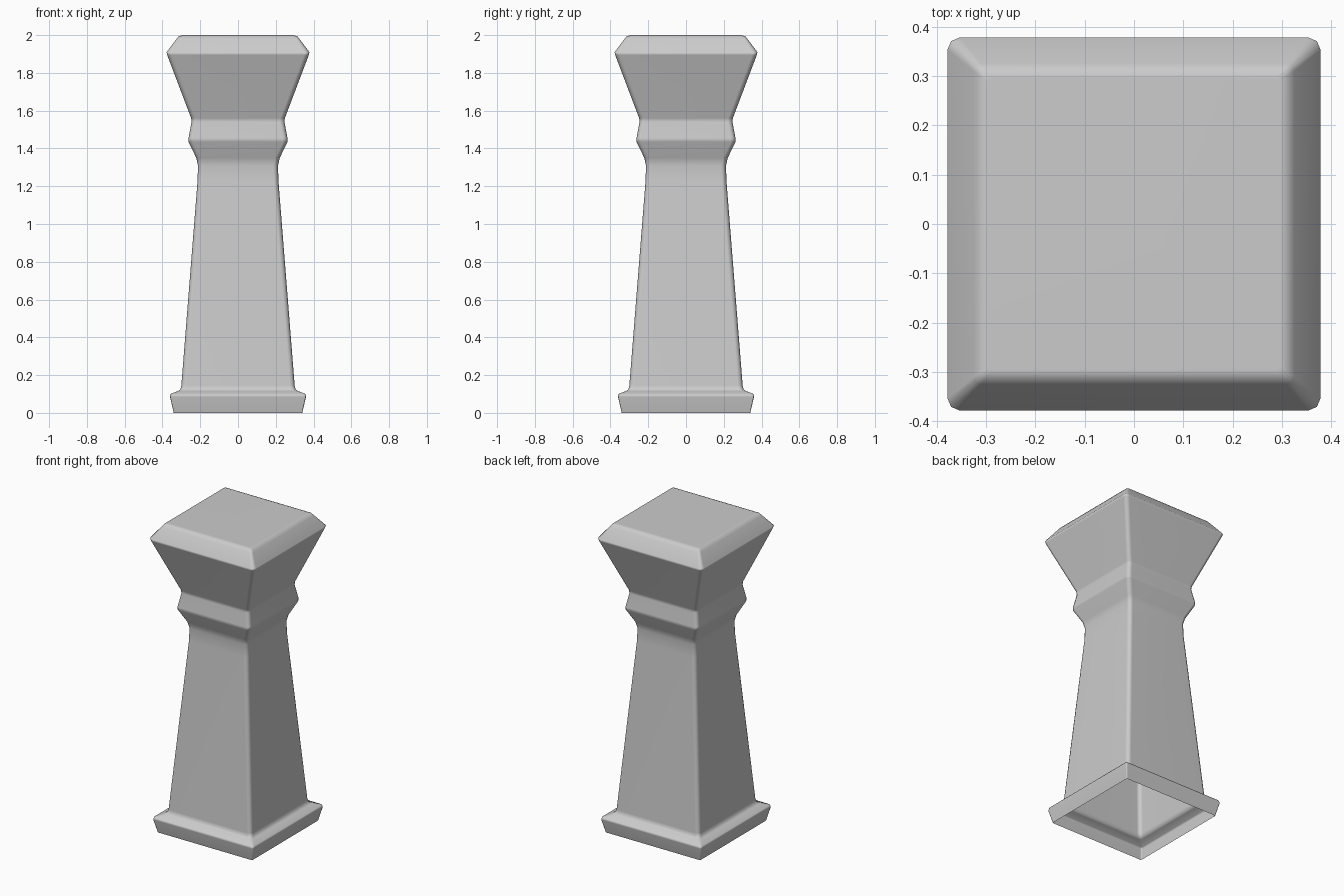
import bpy, bmesh, math

if "Cube" in bpy.data.objects:
    bpy.data.objects.remove(bpy.data.objects["Cube"])

# Half-width, height and corner radius up the pillar
PROFILE = [
    (0.34, 0.0, 0.006), (0.36, 0.085, 0.008), (0.357, 0.10, 0.01),
    (0.317, 0.116, 0.02), (0.305, 0.125, 0.022), (0.30, 0.145, 0.025),
    (0.214, 1.23, 0.025), (0.212, 1.31, 0.025), (0.221, 1.35, 0.025),
    (0.262, 1.435, 0.025), (0.262, 1.455, 0.025), (0.246, 1.54, 0.025),
    (0.248, 1.56, 0.025), (0.375, 1.895, 0.025), (0.378, 1.91, 0.025),
    (0.325, 1.98, 0.015), (0.314, 1.994, 0.012), (0.295, 2.0, 0.008),
]
CORNER_STEPS = 2


def ring(bm, half, z, radius):
    """Square ring of vertices with rounded corners."""
    verts = []
    for quarter in range(4):
        mid = math.radians(45 + 90 * quarter)
        cx = math.copysign(half - radius, math.cos(mid))
        cy = math.copysign(half - radius, math.sin(mid))
        for i in range(CORNER_STEPS + 1):
            a = math.radians(90 * (quarter + i / CORNER_STEPS))
            verts.append(bm.verts.new((cx + radius * math.cos(a),
                                       cy + radius * math.sin(a), z)))
    return verts


# Pillar shell, open underneath
bm = bmesh.new()
rings = [ring(bm, *p) for p in PROFILE]
for low, high in zip(rings, rings[1:]):
    for i in range(len(low)):
        j = (i + 1) % len(low)
        bm.faces.new((low[i], low[j], high[j], high[i]))

# Flat top
bm.faces.new(rings[-1])

mesh = bpy.data.meshes.new("pillar")
bm.to_mesh(mesh)
bm.free()
pillar = bpy.data.objects.new("pillar", mesh)
bpy.context.collection.objects.link(pillar)

# Smooth shading, weighted so the broad faces stay flat
bpy.context.view_layer.objects.active = pillar
pillar.select_set(True)
bpy.ops.object.shade_smooth_by_angle(angle=math.radians(60))
pillar.modifiers.new("weighted_normals", 'WEIGHTED_NORMAL').keep_sharp = True
